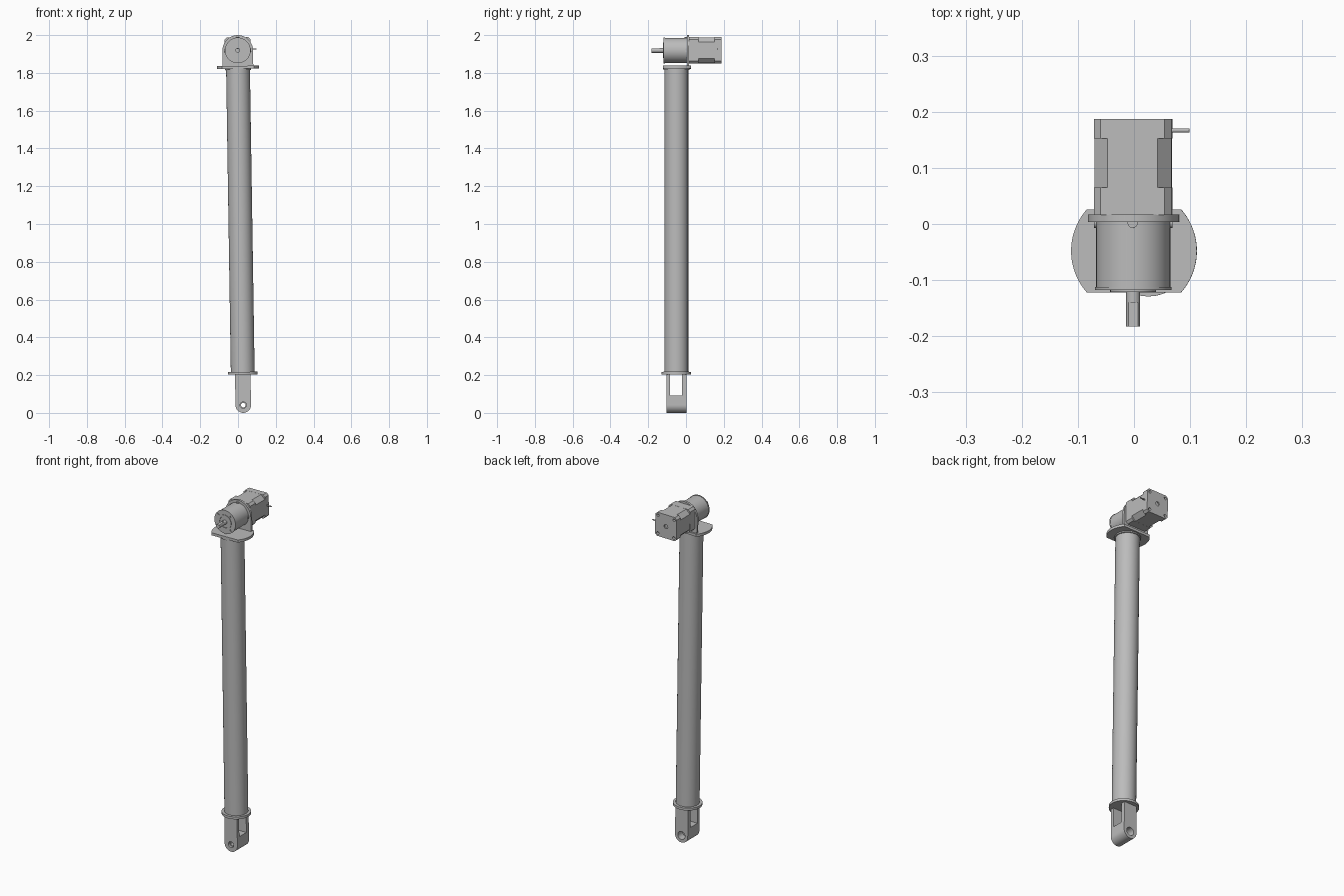
import bpy, bmesh
from math import pi, cos, sin, asin
from mathutils import Vector, Matrix

if "Cube" in bpy.data.objects:
    bpy.data.objects.remove(bpy.data.objects["Cube"], do_unlink=True)

metal = bpy.data.materials.new("plain grey metal")
metal.use_nodes = True
grey = (0.5, 0.5, 0.5, 1)
metal.diffuse_color = grey
metal.node_tree.nodes["Principled BSDF"].inputs["Base Color"].default_value = grey

parts = []


def finish(name, bm):
    bmesh.ops.recalc_face_normals(bm, faces=bm.faces)
    mesh = bpy.data.meshes.new(name)
    bm.to_mesh(mesh)
    bm.free()
    mesh.materials.append(metal)
    obj = bpy.data.objects.new(name, mesh)
    bpy.context.collection.objects.link(obj)
    parts.append(obj)
    return obj


def rod(name, radius, start, end, sides=48):
    """Cylinder between two points."""
    a, b = Vector(start), Vector(end)
    turn = Vector((0, 0, 1)).rotation_difference(b - a).to_matrix().to_4x4()
    bm = bmesh.new()
    bmesh.ops.create_cone(bm, cap_ends=True, segments=sides, radius1=radius, radius2=radius,
                          depth=(b - a).length, matrix=Matrix.Translation((a + b) / 2) @ turn)
    return finish(name, bm)


def prism(name, profile, start, end, axis="y"):
    """Extrude an (x, z) profile along y, or an (x, y) profile along z."""
    bm = bmesh.new()
    place = (lambda u, v, w: (u, w, v)) if axis == "y" else (lambda u, v, w: (u, v, w))
    face = bm.faces.new([bm.verts.new(place(u, v, start)) for u, v in profile])
    made = bmesh.ops.extrude_face_region(bm, geom=[face])["geom"]
    move = Vector(place(0, 0, end - start))
    bmesh.ops.translate(bm, vec=move, verts=[g for g in made if isinstance(g, bmesh.types.BMVert)])
    return finish(name, bm)


def arc(cx, cy, radius, start, end, steps=24):
    angles = [start + (end - start) * i / steps for i in range(steps + 1)]
    return [(cx + radius * cos(t), cy + radius * sin(t)) for t in angles]


def chamfered(cx, cz, half, cut):
    """Square outline with cut corners."""
    k = half - cut
    corner = [(half, -k), (half, k), (k, half), (-k, half),
              (-half, k), (-half, -k), (-k, -half), (k, -half)]
    return [(cx + x, cz + z) for x, z in corner]


def cut(obj, *cutters):
    """Subtract the cutters from a part and discard them."""
    for c in cutters:
        mod = obj.modifiers.new("cut", "BOOLEAN")
        mod.operation, mod.solver, mod.object = "DIFFERENCE", "EXACT", c
    graph = bpy.context.evaluated_depsgraph_get()
    mesh = bpy.data.meshes.new_from_object(obj.evaluated_get(graph))
    obj.modifiers.clear()
    obj.data = mesh
    for c in cutters:
        parts.remove(c)
        bpy.data.objects.remove(c, do_unlink=True)


AY = -0.051          # tube axis in y
MZ = 1.919           # motor axis height

# Long tube with its two flanges
rod("tube", 0.063, (0, AY, 0.21), (0, AY, 1.825), 64)
rod("lower_flange", 0.078, (0, AY, 0.203), (0, AY, 0.217), 64)
side = asin(0.074 / 0.112)
prism("upper_flange", arc(0, AY + 0.003, 0.112, -side, side) +
      arc(0, AY + 0.003, 0.112, pi - side, pi + side), 1.822, 1.837, "z")
rod("tube_collar", 0.069, (0, AY, 1.815), (0, AY, 1.824), 64)

# Clevis: rounded foot, open slot, stepped pin hole
clevis = prism("clevis", [(0.041, 0.205)] + [(-0.041, 0.205)] +
               arc(0, 0.041, 0.041, pi, 2 * pi), -0.104, 0.003)
box = [(-0.1, 0.09), (0.1, 0.09), (0.1, 0.22), (-0.1, 0.22)]
cut(clevis,
    prism("slot", box, -0.085, -0.02),
    rod("pin_hole", 0.012, (0, -0.2, 0.041), (0, 0.1, 0.041), 32),
    rod("front_bore", 0.017, (0, -0.2, 0.041), (0, -0.09, 0.041), 32),
    rod("back_bore", 0.023, (0, -0.04, 0.041), (0, 0.1, 0.041), 32))

# Arched mounting bracket standing on the upper flange
prism("bracket", [(-0.081, 1.83), (0.081, 1.83)] + arc(0, MZ, 0.081, 0, pi), 0.004, 0.017)

# Gearbox with end rim, boss, bolts and output shaft
rod("gearbox", 0.066, (0, -0.113, MZ), (0, 0.006, MZ), 64)
rim = rod("gearbox_rim", 0.068, (0, -0.118, MZ), (0, -0.112, MZ), 64)
cut(rim, *[rod("bolt_hole", 0.007, (x, -0.13, MZ + z), (x, -0.114, MZ + z), 16)
           for x in (-0.039, 0.039) for z in (-0.039, 0.039)])
boss = rod("shaft_boss", 0.041, (0, -0.121, MZ), (0, -0.117, MZ))
cut(boss, rod("boss_recess", 0.032, (0, -0.13, MZ), (0, -0.118, MZ)))
shaft = rod("output_shaft", 0.0125, (0, -0.183, MZ), (0, -0.11, MZ), 32)
flat = [(-0.02, MZ + 0.009), (0.02, MZ + 0.009), (0.02, MZ + 0.02), (-0.02, MZ + 0.02)]
cut(shaft, prism("shaft_flat", flat, -0.2, -0.14))

# Radial screws at the back of the gearbox
for label, (x, z) in {"top": (0, 1), "left": (1, 0), "right": (-1, 0)}.items():
    tip = Vector((x, 0, z))
    base = Vector((0, 0.002, MZ))
    rod(label + "_screw", 0.009, base + tip * 0.06, base + tip * 0.07, 20)

# Motor: square caps around a deeply chamfered body
prism("motor_front_cap", chamfered(0, MZ, 0.069, 0.012), 0.016, 0.065)
prism("motor_body", chamfered(0, MZ, 0.0685, 0.024), 0.06, 0.155)
back = prism("motor_back_cap", chamfered(0, MZ, 0.069, 0.012), 0.152, 0.187)
cut(back, rod("center_hole", 0.012, (0, 0.18, MZ), (0, 0.2, MZ), 24),
    *[rod("screw_hole", 0.008, (x, 0.172, MZ + z), (x, 0.2, MZ + z), 16)
      for x in (-0.052, 0.052) for z in (-0.052, 0.052)])
rod("motor_cable", 0.0035, (0.06, 0.167, MZ + 0.006), (0.1, 0.167, MZ + 0.006), 12)

# Smooth the round parts, then lean the whole assembly about the upper flange
pivot = Matrix.Translation((0, 0, 1.83))
lean = pivot @ Matrix.Rotation(-0.0155, 4, "Y") @ pivot.inverted()
bpy.ops.object.select_all(action="DESELECT")
for obj in parts:
    obj.data.transform(lean)
    obj.select_set(True)
bpy.context.view_layer.objects.active = parts[0]
bpy.ops.object.shade_smooth_by_angle(angle=0.5)
